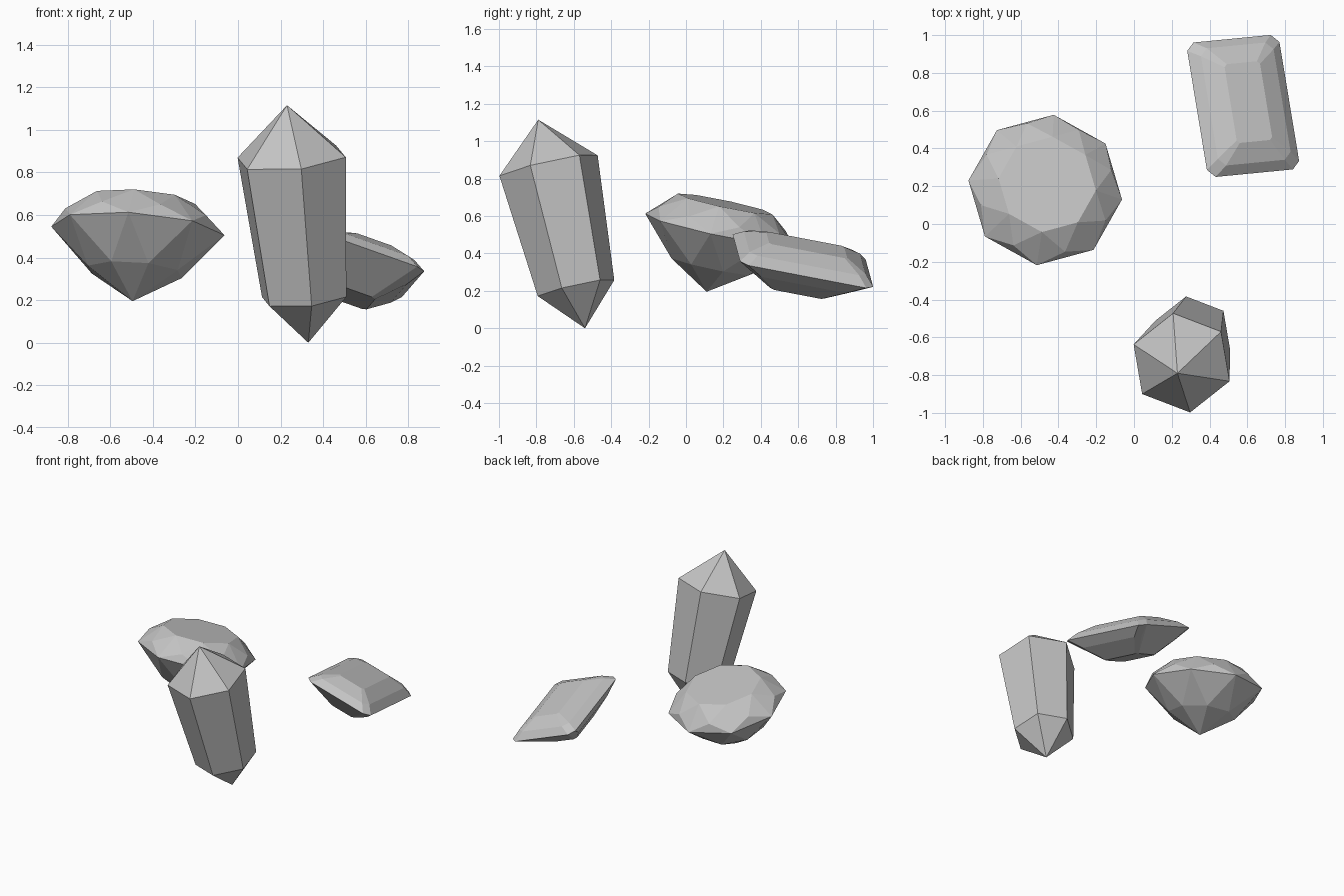
import bpy, bmesh, math
from mathutils import Vector, Matrix

old = bpy.data.objects.get("Cube")
if old:
    bpy.data.objects.remove(old, do_unlink=True)

# Single plain stone colour
GREY = (0.55, 0.55, 0.55, 1.0)
stone = bpy.data.materials.new("grey_stone")
stone.use_nodes = True
stone.diffuse_color = GREY
stone.node_tree.nodes["Principled BSDF"].inputs["Base Color"].default_value = GREY


def ring(sides, radius, height, half_step=False):
    """Regular polygon of points at a height along the gem axis."""
    shift = 0.5 if half_step else 0.0
    return [(radius * math.cos(math.tau * (i + shift) / sides),
             radius * math.sin(math.tau * (i + shift) / sides), height)
            for i in range(sides)]


def cut_rectangle(half_w, half_l, corner, height):
    """Rectangle with clipped corners at a height along the gem axis."""
    points = []
    for sx in (-1, 1):
        for sy in (-1, 1):
            points.append((sx * half_w, sy * (half_l - corner), height))
            points.append((sx * (half_w - corner), sy * half_l, height))
    return points


def make_gem(name, points, origin, axis, side):
    """Facet the convex solid around the points and tilt it into place."""
    z = Vector(axis).normalized()
    x = Vector(side)
    x = (x - z * x.dot(z)).normalized()
    y = z.cross(x)
    frame = Matrix((x, y, z)).transposed().to_4x4()
    frame.translation = Vector(origin)

    bm = bmesh.new()
    for p in points:
        bm.verts.new(p)
    bmesh.ops.convex_hull(bm, input=bm.verts[:])
    loose = [v for v in bm.verts if not v.link_faces]
    bmesh.ops.delete(bm, geom=loose, context='VERTS')
    # Merge coplanar triangles into clean facets
    bmesh.ops.dissolve_limit(bm, angle_limit=math.radians(1),
                             verts=bm.verts[:], edges=bm.edges[:])
    bmesh.ops.recalc_face_normals(bm, faces=bm.faces[:])
    bm.transform(frame)
    mesh = bpy.data.meshes.new(name)
    bm.to_mesh(mesh)
    bm.free()
    mesh.materials.append(stone)
    obj = bpy.data.objects.new(name, mesh)
    bpy.context.scene.collection.objects.link(obj)
    return obj


# Tall six-sided crystal, pointed at both ends
make_gem("crystal_shard",
         [(0, 0, 0), (0, 0, 1.147)] + ring(6, 0.212, 0.221) + ring(6, 0.272, 0.895),
         origin=(0.33, -0.54, 0.0),
         axis=(-0.10, -0.25, 1.115), side=(0.256, -0.098, 0))

# Round brilliant: point, lower facets, girdle, star facets, table
make_gem("round_gem",
         [(0, 0, -0.338)]
         + ring(8, 0.23, -0.197, True)
         + ring(8, 0.41, 0)
         + ring(8, 0.36, 0.062, True)
         + ring(8, 0.26, 0.143),
         origin=(-0.47, 0.18, 0.525),
         axis=(0.025, 0.07, 0.33), side=(0.405, -0.05, -0.02))

# Step-cut rectangular gem, from bottom facet up to table
make_gem("rectangular_gem",
         cut_rectangle(0.10, 0.15, 0.02, -0.16)
         + cut_rectangle(0.21, 0.27, 0.035, -0.065)
         + cut_rectangle(0.26, 0.367, 0.042, 0)
         + cut_rectangle(0.205, 0.32, 0.04, 0.045)
         + cut_rectangle(0.10, 0.215, 0.015, 0.09),
         origin=(0.578, 0.625, 0.362),
         axis=(0.305, 0.227, 0.924), side=(0.41, 0.04, -0.145))
